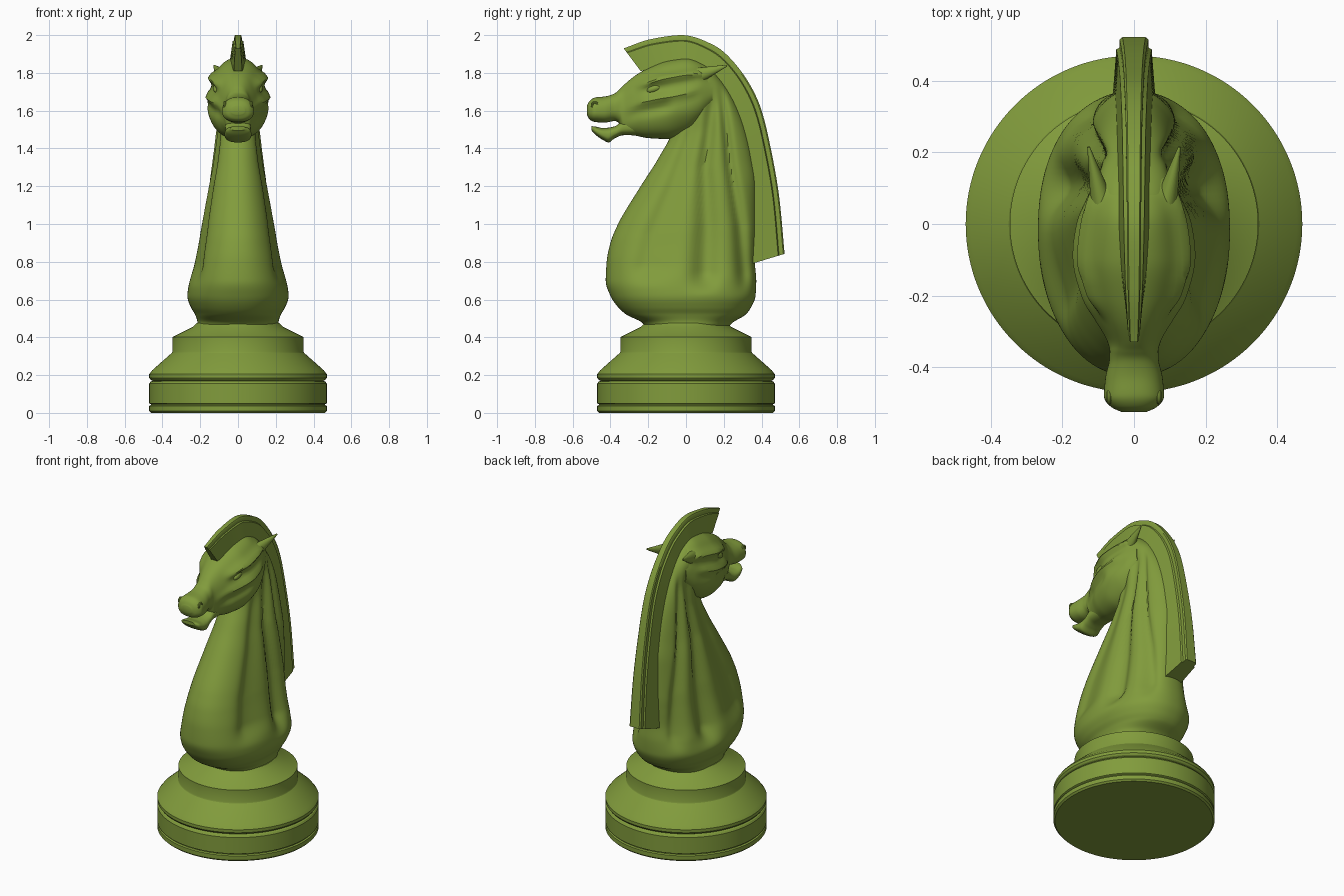
import bpy, bmesh, math
from mathutils import Matrix, Vector

if "Cube" in bpy.data.objects:
    bpy.data.objects.remove(bpy.data.objects["Cube"])

green = bpy.data.materials.new("green")
green.diffuse_color = (0.22, 0.33, 0.045, 1)
green.use_nodes = True
green.node_tree.nodes["Principled BSDF"].inputs["Base Color"].default_value = green.diffuse_color


def finish(name, bm, mirror=False, angle=35):
    bmesh.ops.recalc_face_normals(bm, faces=bm.faces)
    me = bpy.data.meshes.new(name)
    bm.to_mesh(me)
    bm.free()
    me.materials.append(green)
    ob = bpy.data.objects.new(name, me)
    bpy.context.collection.objects.link(ob)
    if mirror:
        ob.modifiers.new("mirror", 'MIRROR')
    bpy.ops.object.select_all(action='DESELECT')
    ob.select_set(True)
    bpy.context.view_layer.objects.active = ob
    bpy.ops.object.shade_smooth_by_angle(angle=math.radians(angle))
    return ob


def smooth_rows(rows, steps):
    """Cubic interpolation through rows of numbers, without overshoot."""
    def tangent(i, c):
        if i in (0, len(rows) - 1):
            j = max(i, 1)
            return rows[j][c] - rows[j - 1][c]
        a, b = rows[i][c] - rows[i - 1][c], rows[i + 1][c] - rows[i][c]
        return 0 if a * b <= 0 else 2 * a * b / (a + b)
    out = []
    for i in range(len(rows) - 1):
        for k in range(steps + (i == len(rows) - 2)):
            t = k / steps
            out.append([(2*t**3 - 3*t*t + 1) * p + (t**3 - 2*t*t + t) * tangent(i, c)
                        + (3*t*t - 2*t**3) * q + (t**3 - t*t) * tangent(i + 1, c)
                        for c, (p, q) in enumerate(zip(rows[i], rows[i + 1]))])
    return out


def skin(bm, rings):
    rings = [[bm.verts.new(p) for p in r] for r in rings]
    n = len(rings[0])
    for a, b in zip(rings, rings[1:]):
        for i in range(n):
            bm.faces.new((a[i], a[(i + 1) % n], b[(i + 1) % n], b[i]))
    bm.faces.new(rings[0])
    bm.faces.new(rings[-1])


def loft(name, rows, axis, warp=None, mid=0.5, power=2.2, n=96, steps=7):
    """Rows are (position along axis, low edge, high edge, half width)."""
    def sp(v):
        return math.copysign(abs(v) ** (2 / power), v)
    rings = []
    for s, lo, hi, w in smooth_rows(rows, steps):
        m, ring = lo + (hi - lo) * mid, []
        for i in range(n):
            a = 2 * math.pi * i / n
            x, v = w * sp(math.cos(a)), sp(math.sin(a))
            v = m + v * ((hi - m) if v > 0 else (m - lo))
            y, z = (v, s) if axis == 'z' else (s, v)
            rings_x = x * (warp(y, z) if warp else 1)
            ring.append((rings_x, y, z))
        rings.append(ring)
    bm = bmesh.new()
    skin(bm, rings)
    return finish(name, bm)


def at(table, t):
    """Linear lookup in a table of (key, value)."""
    for (a, p), (b, q) in zip(table, table[1:]):
        if t <= b:
            return p + (q - p) * max(0, (t - a) / (b - a))
    return table[-1][1]


def gauss(d, s):
    return math.exp(-(d / s) ** 2)


def ramp(v, a, b):
    t = min(1, max(0, (v - a) / (b - a)))
    return t * t * (3 - 2 * t)


# Turned pedestal with two grooves
profile = [(.46, 0), (.47, .01), (.47, .037), (.461, .042), (.461, .046), (.47, .051),
           (.47, .155), (.463, .165), (.452, .17), (.463, .176), (.47, .186), (.47, .205),
           (.455, .225), (.35, .318), (.347, .325), (.347, .402), (.24, .455), (.22, .475)]
bm = bmesh.new()
skin(bm, [[(r * math.cos(i * math.tau / 128), r * math.sin(i * math.tau / 128), z)
           for i in range(128)] for r, z in profile])
finish("pedestal", bm, angle=25)

# Neck and chest with three fluted valleys on each side
# each valley: centre line (z, y), front spread, back spread, depth, start z
valleys = [
    ([(.7, -.23), (.95, -.17), (1.2, -.07), (1.5, .03)], (.07, .035), (.15, .05), .15, .66),
    ([(.65, .10), (1.0, .11), (1.3, .10), (1.65, .14)], (.07, .035), (.07, .035), .26, .62),
    ([(.7, .31), (1.0, .285), (1.3, .235), (1.7, .19)], (.035, .025), (.04, .025), .24, .62),
]


def flutes(y, z):
    f = 1
    for line, front, back, depth, start in valleys:
        d = y - at(line, z)
        s0, s1 = front if d < 0 else back
        spread = s0 + (s1 - s0) * ramp(z, .7, 1.5)
        f -= depth * gauss(d, spread) * ramp(z, start, start + .13) * (1 - ramp(z, 1.6, 1.8))
    return f


loft("neck", [
    (.45, -.21, .22, .215), (.48, -.235, .25, .215), (.52, -.315, .315, .227),
    (.56, -.36, .345, .25), (.62, -.40, .368, .268), (.7, -.425, .372, .258),
    (.8, -.42, .365, .237), (.9, -.40, .37, .216), (1.0, -.36, .375, .198),
    (1.2, -.24, .375, .163), (1.35, -.145, .355, .138), (1.5, -.07, .32, .123),
    (1.65, -.05, .26, .118), (1.76, -.04, .19, .108), (1.83, -.02, .12, .08),
    (1.87, 0, .06, .02)], 'z', flutes, n=128)


# Head: skull and upper jaw, with cheekbone, brow and eye socket
def face(y, z):
    bone = at([(-.38, 1.585), (-.25, 1.64), (-.11, 1.67), (.07, 1.71)], y)
    brow = at([(-.26, 1.73), (-.16, 1.765), (.05, 1.80)], y)
    along = ramp(y, -.36, -.22)
    return (1 + .13 * gauss(z - bone, .024) * along * (1 - ramp(y, .0, .1))
            + .24 * gauss(z - brow, .024) * ramp(y, -.28, -.2)
            - .10 * gauss(y + .165, .07) * gauss(z - 1.715, .03)
            - .10 * gauss(z - bone + .05, .03) * along * (1 - ramp(y, -.12, -.05))
            + .10 * gauss(y + .02, .09) * gauss(z - 1.6, .07))


loft("head", [
    (-.525, 1.58, 1.625, .035), (-.51, 1.553, 1.652, .065), (-.48, 1.54, 1.67, .084),
    (-.43, 1.537, 1.675, .08), (-.38, 1.545, 1.69, .069), (-.355, 1.535, 1.71, .068),
    (-.33, 1.475, 1.735, .073), (-.27, 1.468, 1.785, .10), (-.2, 1.455, 1.825, .132),
    (-.1, 1.45, 1.865, .152), (0, 1.475, 1.88, .142), (.07, 1.53, 1.86, .13),
    (.14, 1.62, 1.80, .10)], 'y', face, mid=.43, power=2.3)

# Lower jaw, leaving the mouth open
loft("lower_jaw", [
    (-.50, 1.495, 1.518, .04), (-.48, 1.473, 1.516, .064), (-.44, 1.445, 1.508, .071),
    (-.41, 1.432, 1.51, .07), (-.375, 1.455, 1.518, .066), (-.33, 1.47, 1.55, .068),
    (-.26, 1.47, 1.57, .07)], 'y', power=2.5, n=48)

# Mane: a tapering crest swept over the head and down the back
# rows: outer y, outer z, inner y, inner z, outer half width, inner half width
crest = [(-.33, 1.93, -.24, 1.81, .014, .022), (-.18, 1.98, -.13, 1.83, .02, .036),
         (-.02, 2.0, -.01, 1.84, .022, .046), (.15, 1.945, .09, 1.78, .024, .05),
         (.283, 1.82, .18, 1.68, .026, .053), (.39, 1.63, .245, 1.52, .03, .056),
         (.45, 1.395, .29, 1.33, .034, .058), (.495, 1.13, .33, 1.08, .04, .06),
         (.522, .842, .35, .79, .046, .06)]
rings = []
for oy, oz, iy, iz, wo, wi in smooth_rows(crest, 8):
    half = [(wi, 0), (wi * .25 + wo * .75, .8), (wo * .88, .83), (wo * .88, .96), (wo * .7, 1)]
    half += [(-w, t) for w, t in reversed(half)]
    rings.append([(w, iy + (oy - iy) * t, iz + (oz - iz) * t) for w, t in half])
bm = bmesh.new()
skin(bm, rings)
finish("mane", bm)

# Ears: flattened cones pointing back
base, tip = Vector((.082, .03, 1.775)), Vector((.127, .215, 1.838))
d = tip - base
turn = d.to_track_quat('Z', 'Y').to_matrix().to_4x4()
bm = bmesh.new()
bmesh.ops.create_cone(bm, cap_ends=True, segments=32, radius1=.05, radius2=.005, depth=d.length,
                      matrix=Matrix.Translation((base + tip) / 2) @ turn @ Matrix.Diagonal((.75, 1, 1, 1)))
finish("ears", bm, mirror=True)


def bead(name, loc, size, tilt):
    bm = bmesh.new()
    bmesh.ops.create_uvsphere(bm, u_segments=32, v_segments=16, radius=1,
                              matrix=Matrix.Translation(loc) @ Matrix.Rotation(tilt, 4, 'X')
                              @ Matrix.Diagonal((*size, 1)))
    return finish(name, bm, mirror=True)


# Eyes
bead("eyes", (.112, -.165, 1.718), (.02, .045, .02), math.radians(20))

# Nostril rims
bm = bmesh.new()
skin_rings = []
for i in range(25):
    a = math.tau * i / 24
    skin_rings.append([(.07 + .007 * math.sin(b),
                        -.483 + (.014 + .007 * math.cos(b)) * math.cos(a),
                        1.63 + (.014 + .007 * math.cos(b)) * math.sin(a))
                       for b in [math.tau * j / 10 for j in range(10)]])
skin(bm, skin_rings)
bmesh.ops.remove_doubles(bm, verts=bm.verts, dist=.0001)
finish("nostrils", bm, mirror=True)
